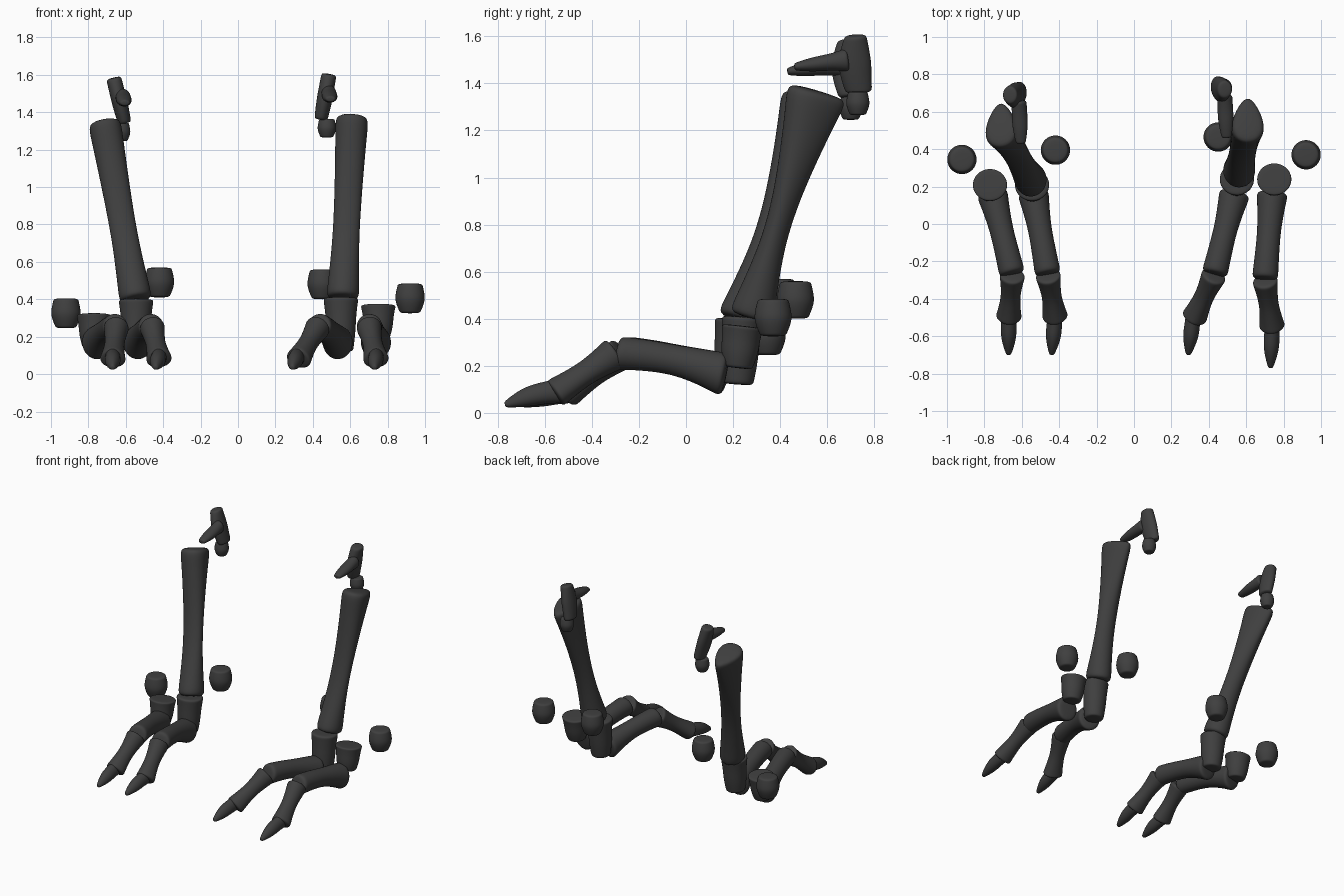
import bpy, bmesh, math
from mathutils import Vector

if "Cube" in bpy.data.objects:
    bpy.data.objects.remove(bpy.data.objects["Cube"])

bone_material = bpy.data.materials.new("dark_bone")
bone_material.use_nodes = True
colour = (0.05, 0.05, 0.05, 1)
bone_material.diffuse_color = colour
bone_material.node_tree.nodes["Principled BSDF"].inputs["Base Color"].default_value = colour

SIDES = 12
STEPS = 10


def bone(name, base, tip, start, waist, end, bow=0, taper=0, middle=0.5, rim=0.7):
    """Loft from base to tip; start, waist and end are (half width, half depth).
    Bow lifts the middle, taper narrows the upper or rear side towards the tip,
    middle places the waist and rim rounds both ends."""
    base, tip, start, waist, end = map(Vector, (base, tip, start, waist, end))
    along = (tip - base).normalized()
    across = Vector((1, 0, 0))
    across = (across - along * across.dot(along)).normalized()
    deep = along.cross(across)
    bm = bmesh.new()
    rings = []
    for step in range(STEPS + 1):
        t = (1 - math.cos(math.pi * step / STEPS)) / 2
        size = waist.copy()
        if t < middle:
            size += (start - waist) * ((middle - t) / middle) ** 1.5
        else:
            size += (end - waist) * ((t - middle) / (1 - middle)) ** 1.5
        if step in (0, STEPS):
            size *= rim
        centre = base.lerp(tip, t) + deep * bow * math.sin(math.pi * t)
        ring = []
        for k in range(SIDES):
            angle = math.tau * k / SIDES
            c, s = math.cos(angle), math.sin(angle)
            offset = across * c * size.x * (1 - taper * t * s) + deep * s * size.y
            ring.append(bm.verts.new(centre + offset * 1.04))
        rings.append(ring)
    for low, high in zip(rings, rings[1:]):
        for k in range(SIDES):
            n = (k + 1) % SIDES
            bm.faces.new((low[k], low[n], high[n], high[k]))
    bm.faces.new(rings[0][::-1])
    bm.faces.new(rings[-1])
    bmesh.ops.recalc_face_normals(bm, faces=bm.faces)
    mesh = bpy.data.meshes.new(name)
    bm.to_mesh(mesh)
    bm.free()
    mesh.materials.append(bone_material)
    mesh.shade_smooth()
    obj = bpy.data.objects.new(name, mesh)
    bpy.context.collection.objects.link(obj)
    smooth = obj.modifiers.new("smooth", "SUBSURF")
    smooth.levels = smooth.render_levels = 2


def nodule(name, x, y, z, radius):
    """Rounded loose bone, a little narrower below than above."""
    rise = Vector((0, 0, radius))
    centre = Vector((x, y, z))
    narrow, full, broad = ((radius * k, radius * k) for k in (0.65, 1, 0.8))
    bone(name, centre - rise, centre + rise, narrow, full, broad, rim=0.6)


def toe(name, heel_x, knuckle_x, joint_x, tip_x, reach=1):
    """Metatarsal, phalanx and claw that follow one toe forwards."""
    heel = Vector((heel_x, 0.17, 0.16))
    knuckle = Vector((knuckle_x, -0.27 * reach, 0.255))
    joint = Vector((joint_x, -0.51 * reach, 0.08))
    tip = Vector((tip_x, -0.7 * reach, 0.035))
    bone(name + "_metatarsal", heel, knuckle,
         start=(0.085, 0.095), waist=(0.063, 0.064), end=(0.07, 0.072), bow=0.02)
    bone(name + "_phalanx", knuckle, joint,
         start=(0.07, 0.074), waist=(0.052, 0.052), end=(0.07, 0.065), taper=0.2)
    bone(name + "_claw", joint + Vector((0, 0.04, 0.015)), tip,
         start=(0.04, 0.055), waist=(0.042, 0.045), end=(0.012, 0.012), bow=0.01, taper=0.2)


def shin(name, ankle, knee):
    bone(name, ankle, knee, start=(0.09, 0.1), waist=(0.07, 0.05), end=(0.085, 0.135),
         taper=0.4, middle=0.4, rim=0.8)


def ankle_block(name, x, y, bottom, top, foot):
    bone(name, (x, y - 0.02, bottom), (x, y, top),
         start=(foot, foot), waist=(0.08, 0.08), end=(0.095, 0.088), rim=0.8)


def upper_bones(name, x, y, z, lean):
    """Spur, wedge and nodule above a shin."""
    bone(name + "_upper_spur", (x - lean, y + 0.015, z - 0.12), (x + lean, y, z + 0.125),
         start=(0.035, 0.055), waist=(0.042, 0.07), end=(0.04, 0.045), bow=-0.01)
    bone(name + "_upper_wedge", (x + 0.03, y - 0.26, z - 0.01), (x + 0.02, y - 0.03, z + 0.02),
         start=(0.025, 0.015), waist=(0.042, 0.033), end=(0.04, 0.05))
    nodule(name + "_upper_nodule", x + 0.01, y + 0.01, z - 0.165, radius=0.05)


# Toes
toe("left_outer_toe", 0.74, 0.7, 0.74, 0.73, reach=1.1)
toe("left_inner_toe", 0.54, 0.43, 0.32, 0.29)
toe("right_outer_toe", -0.76, -0.65, -0.67, -0.67)
toe("right_inner_toe", -0.54, -0.46, -0.42, -0.44)

# Shins
shin("left_shin", ankle=(0.56, 0.275, 0.4), knee=(0.61, 0.56, 1.37))
shin("right_shin", ankle=(-0.545, 0.225, 0.39), knee=(-0.715, 0.535, 1.34))

# Ankle blocks
ankle_block("left_inner_ankle", 0.55, 0.24, bottom=0.12, top=0.41, foot=0.065)
ankle_block("left_outer_ankle", 0.75, 0.24, bottom=0.19, top=0.37, foot=0.06)
ankle_block("right_inner_ankle", -0.545, 0.21, bottom=0.14, top=0.4, foot=0.065)
ankle_block("right_outer_ankle", -0.77, 0.21, bottom=0.14, top=0.32, foot=0.06)

# Loose rounded bones beside each foot
nodule("left_outer_nodule", 0.92, 0.37, 0.405, radius=0.08)
nodule("left_inner_nodule", 0.45, 0.465, 0.48, radius=0.08)
nodule("right_outer_nodule", -0.92, 0.345, 0.325, radius=0.08)
nodule("right_inner_nodule", -0.42, 0.395, 0.49, radius=0.08)

# Small bones above each shin
upper_bones("left", 0.465, 0.72, 1.48, lean=0.022)
upper_bones("right", -0.635, 0.69, 1.46, lean=-0.03)
